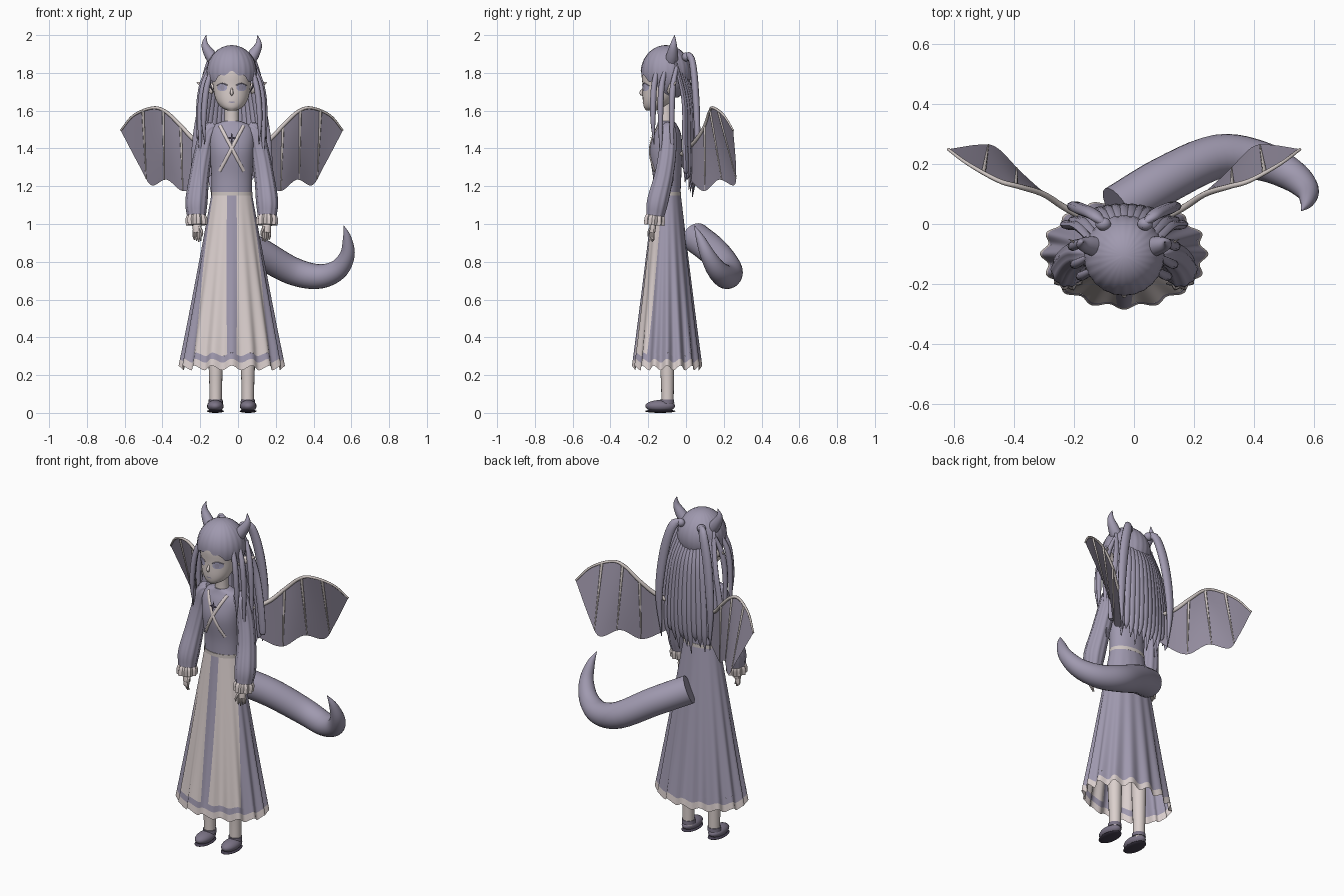
import bpy, bmesh, math
from math import sin, cos, pi, radians
from mathutils import Vector, Matrix
from mathutils.bvhtree import BVHTree

if "Cube" in bpy.data.objects:
    bpy.data.objects.remove(bpy.data.objects["Cube"])

CX = -0.033   # body midline
CY = -0.1


def material(name, *rgb):
    m = bpy.data.materials.new(name)
    m.use_nodes = True
    m.diffuse_color = (*rgb, 1)
    m.node_tree.nodes["Principled BSDF"].inputs["Base Color"].default_value = (*rgb, 1)
    return m


LAVENDER = material("lavender", .35, .32, .43)
MEMBRANE = material("wing grey", .29, .26, .34)
CREAM = material("cream cloth", .70, .62, .61)
SKIN = material("skin", .71, .63, .61)
BONE = material("bone", .62, .56, .54)
SHOE = material("shoe grey", .20, .175, .24)
EYE = material("eye lilac", .41, .39, .55)
DARK = material("dark charm", .06, .05, .08)


def finish(name, bm, mat, angle=50):
    bmesh.ops.remove_doubles(bm, verts=bm.verts, dist=1e-5)
    bmesh.ops.recalc_face_normals(bm, faces=bm.faces)
    me = bpy.data.meshes.new(name)
    bm.to_mesh(me)
    bm.free()
    me.polygons.foreach_set("use_smooth", [True] * len(me.polygons))
    me.set_sharp_from_angle(angle=radians(angle))
    me.materials.append(mat)
    ob = bpy.data.objects.new(name, me)
    bpy.context.collection.objects.link(ob)
    return ob


def grid(name, rows, mat, closed=True, caps=False):
    """Skin a surface over rows of points."""
    bm = bmesh.new()
    vs = [[bm.verts.new(p) for p in r] for r in rows]
    n = len(rows[0])
    for a, b in zip(vs, vs[1:]):
        for i in range(n if closed else n - 1):
            j = (i + 1) % n
            bm.faces.new((a[i], a[j], b[j], b[i]))
    if caps:
        bm.faces.new(vs[0])
        bm.faces.new(vs[-1])
    return finish(name, bm, mat)


def smooth(keys, n=5):
    """Smooth interpolation through keys of any length."""
    k = [Vector(p) for p in keys]
    k = [2 * k[0] - k[1]] + k + [2 * k[-1] - k[-2]]
    out = []
    for i in range(1, len(k) - 2):
        a, b, c, d = k[i - 1:i + 3]
        for t in (j / n for j in range(n)):
            out.append(.5 * (2 * b + (c - a) * t + (2 * a - 5 * b + 4 * c - d) * t * t
                             + (3 * b - a - 3 * c + d) * t ** 3))
    return out + [k[-2]]


def loft(name, keys, mat, sides=32):
    """Stacked ellipses: z, half width, half depth, centre y."""
    rows = [[(CX + rx * sin(2 * pi * i / sides), y - ry * cos(2 * pi * i / sides), z)
             for i in range(sides)] for z, rx, ry, y in smooth(keys)]
    return grid(name, rows, mat, caps=True)


def tube(name, keys, mat, sides=10, flat=1, ribs=0, depth=0, n=5):
    """Sweep along x, y, z, radius keys; flat squeezes, ribs pleat."""
    pts = smooth(keys, n)
    rows = []
    for i, p in enumerate(pts):
        t = (pts[min(i + 1, len(pts) - 1)] - pts[max(i - 1, 0)]).to_3d().normalized()
        u = t.cross(Vector((0, 1, 0))).normalized()
        v = t.cross(u)
        row = []
        for a in (2 * pi * j / sides for j in range(sides)):
            r = max(p[3], .001) * (1 + depth * cos(ribs * a))
            row.append(p.to_3d() + r * (cos(a) * u + flat * sin(a) * v))
        rows.append(row)
    return grid(name, rows, mat, caps=True)


def ball(name, loc, size, mat):
    bm = bmesh.new()
    bmesh.ops.create_uvsphere(bm, u_segments=20, v_segments=12, radius=1,
                              matrix=Matrix.Translation(loc) @ Matrix.Diagonal((*size, 1)))
    return finish(name, bm, mat)


def side(s, keys):
    return [(CX + s * k[0], *k[1:]) for k in keys]


def front_of(ob):
    """Return a function giving the front surface point at x, z."""
    tree = BVHTree.FromPolygons([v.co for v in ob.data.vertices],
                                [p.vertices for p in ob.data.polygons])
    return lambda x, z: tree.ray_cast(Vector((x, -2, z)), Vector((0, 1, 0)))[0]


def plate(name, hit, x, z, rx, rz, mat, lift=.004, star=False):
    rows = []
    for f in (.02, .5, 1):
        row = []
        for i in range(16):
            a = 2 * pi * i / 16
            r = f * ((1, .5, .28, .5)[i % 4] if star else 1)
            row.append(hit(x + rx * r * cos(a), z + rz * r * sin(a)) - Vector((0, lift, 0)))
        rows.append(row)
    return grid(name, rows, mat)


# Head, neck and torso
head = loft("head", [(1.6, .022, .025, -.185), (1.62, .058, .058, -.165), (1.66, .085, .082, -.147),
                     (1.73, .1, .1, -.13), (1.82, .105, .108, -.125), (1.9, .08, .08, -.11)], SKIN)
loft("neck", [(1.48, .042, .04, -.105), (1.55, .038, .036, -.105), (1.66, .038, .038, -.11)], SKIN)
torso = loft("bodice", [(1.14, .106, .07, CY), (1.25, .108, .075, CY), (1.38, .117, .086, CY - .006),
                        (1.47, .122, .075, CY), (1.52, .1, .055, CY), (1.545, .045, .042, -.105)], LAVENDER)
loft("belt", [(1.15, .109, .074, CY), (1.17, .109, .074, CY)], BONE)

# Face
face, chest = front_of(head), front_of(torso)
for s in (-1, 1):
    plate("eye", face, CX + s * .051, 1.722, .027, .019, EYE)
    plate("iris", face, CX + s * .049, 1.722, .011, .015, LAVENDER, .006)
    tube("upper_lash", [(*(face(CX + s * d, z) - Vector((0, .004, 0))), .003)
                        for d, z in ((.024, 1.735), (.05, 1.745), (.078, 1.732))], LAVENDER, 6)
    tube("ear", side(s, [(.095, -.09, 1.715, .03), (.14, -.075, 1.73, .02),
                         (.185, -.05, 1.75, .002)]), SKIN, flat=.4)
tube("nose", [(CX, -.225, 1.72, .004), (CX, -.238, 1.693, .009), (CX, -.222, 1.68, .004)], SKIN, 8)
plate("mouth", face, CX, 1.645, .018, .0035, LAVENDER, .003)

# Crossed ribbons and charm
for s in (-1, 1):
    path = [(s * (.062 - .125 * k / 6), 1.52 - .24 * k / 6) for k in range(7)]
    tube("chest_ribbon", [(*chest(CX + d, z), .009) for d, z in path], CREAM, 8, flat=.6)
plate("chest_charm", chest, CX, 1.455, .026, .028, DARK, .009, star=True)

# Hair cap with a parted fringe
rows = []
for k in range(15):
    row = []
    for i in range(96):
        a = 2 * pi * i / 96
        d = min(a, 2 * pi - a)
        fringe = 1.778 + .025 * cos(3 * d) + .008 * cos(12 * d)
        mix = min(max((d - 1.05) / .3, 0), 1)
        low = fringe * (1 - mix) + 1.67 * mix
        phi = math.acos((low - 1.8) / .147) * k / 14
        r = sin(phi) * (1 + .008 * cos(24 * a))
        row.append((CX + .134 * r * sin(a), -.105 - .134 * r * cos(a), 1.8 + .147 * cos(phi)))
    rows.append(row)
grid("hair_cap", rows, LAVENDER)

# Back hair curtain
for i in range(15):
    u = i / 7 - 1
    w = u * u
    end = 1.14 + .08 * w + .035 * (i % 3)
    tube("back_hair_strand", side(1, [
        (.105 * u, .008 - .07 * w, 1.77 + .11 * w, .012), (.15 * u, .04 - .05 * w, 1.66, .022),
        (.185 * u, .055 - .06 * w, 1.45, .023), (.195 * u, .05 - .05 * w, 1.28, .019),
        (.19 * u, .035 - .04 * w, end, .002)]), LAVENDER, 8, flat=.65)

for s in (-1, 1):
    # Side hair, horns and hair ties
    for dx, y, z, end in ((.118, -.17, 1.84, 1.42), (.138, -.13, 1.82, 1.24), (.145, -.07, 1.83, 1.2)):
        tube("side_lock", side(s, [(dx - .02, y + .02, z, .01), (dx + .015, y, 1.72, .016),
                                   (dx + .03, y - .005, 1.56, .014), (dx + .025, y, end, .002)]), LAVENDER, 8)
    tube("gathered_tail", side(s, [(.06, -.01, 1.885, .02), (.1, .03, 1.87, .026), (.145, .05, 1.7, .028),
                                   (.17, .06, 1.45, .022), (.16, .05, 1.2, .002)]), LAVENDER, flat=.7)
    ball("hair_tie", (CX + s * .07, .0, 1.885), (.026, .022, .024), LAVENDER)
    tube("horn", side(s, [(.08, -.08, 1.85, .036), (.117, -.072, 1.9, .03),
                          (.142, -.066, 1.95, .018), (.136, -.06, 2.0, .001)]), LAVENDER, 16)

    # Arms
    tube("sleeve", side(s, [(.085, -.095, 1.515, .03), (.122, -.095, 1.485, .043), (.15, -.098, 1.38, .046),
                            (.172, -.118, 1.25, .05), (.187, -.15, 1.12, .056), (.187, -.163, 1.045, .048)]),
         LAVENDER, 40, ribs=10, depth=.05)
    tube("cuff_frill", side(s, [(.187, -.163, 1.05, .044), (.187, -.165, 1.03, .052),
                                (.186, -.168, .995, .052)]), CREAM, 40, ribs=10, depth=.1)
    tube("hand", side(s, [(.186, -.168, 1.03, .02), (.184, -.174, .99, .024),
                          (.182, -.178, .955, .022)]), SKIN, flat=.7)
    for f in range(4):
        dx, y = .167 + .011 * f, -.187 + .005 * f
        tube("finger", side(s, [(dx, y, .97, .007), (dx, y, .935, .007),
                                (dx - .003, y + .004, .905 + .006 * abs(f - 1), .003)]), SKIN, 6)
    tube("thumb", side(s, [(.17, -.185, .985, .008), (.158, -.198, .955, .007),
                           (.158, -.2, .935, .003)]), SKIN, 6)

    # Legs and shoes
    tube("leg", side(s, [(.085, CY, .6, .045), (.085, CY, .3, .039), (.085, -.098, .15, .034),
                         (.085, -.098, .03, .032)]), SKIN, 16)
    ball("shoe", (CX + s * .087, -.137, .036), (.044, .079, .032), SHOE)
    ball("shoe_sole", (CX + s * .087, -.137, .009), (.045, .081, .009), DARK)
    tube("shoe_strap", side(s, [(.085, -.1, .05, .038), (.085, -.1, .072, .037)]), SHOE, 16)

    # Wings
    lead = smooth(side(s, [(.05, -.02, 1.37), (.19, .05, 1.44), (.27, .1, 1.52), (.35, .125, 1.595),
                           (.42, .145, 1.615), (.52, .2, 1.575), (.588, .25, 1.495)]), 6)
    trail = smooth(side(s, [(.05, -.02, 1.3), (.17, .04, 1.215), (.26, .1, 1.175), (.345, .175, 1.235),
                            (.425, .255, 1.205), (.485, .265, 1.3), (.588, .25, 1.495)]), 6)
    across = [[a.lerp(b, k / 6) for a, b in zip(lead, trail)] for k in range(7)]
    grid("wing_membrane", across, MEMBRANE, closed=False)
    tube("wing_arm", [(*p, .013 - .008 * i / 36) for i, p in enumerate(lead)], BONE, 8, n=1)
    for i in (12, 19, 27):
        tube("wing_finger", [(*lead[i].lerp(trail[i], t), .008 - .006 * t) for t in (0, .5, 1)], BONE, 8)

# Tail
tube("tail", [(-.055, .05, .93, .08), (.11, .15, .85, .079), (.28, .225, .755, .074), (.42, .212, .722, .066),
              (.525, .165, .755, .054), (.578, .115, .835, .04), (.578, .075, .925, .023),
              (.56, .045, .99, .002)], LAVENDER, 24)


# Skirt: pleated panels that flare to a scalloped hem
def skirt_point(a, t):
    r = 1 + .04 * t * cos(16 * a)
    z = 1.16 - .85 * t + .009 * t ** 4 * cos(16 * a)
    return (CX + (.107 + .15 * t) * r * sin(a), CY - (.072 + .098 * t) * r * cos(a), z)


def panel(name, top, low, mat, t0=0, t1=1, cols=96, steps=20):
    rows = []
    for k in range(steps + 1):
        t = t0 + (t1 - t0) * k / steps
        f = min(t, 1)
        a, b = (radians(top[i] + (low[i] - top[i]) * f) for i in (0, 1))
        rows.append([skirt_point(a + (b - a) * i / cols, t) for i in range(cols + 1)])
    return grid(name, rows, mat, closed=False)


panel("skirt_centre_strip", (-13, 13), (-5.3, 5.3), LAVENDER, cols=8)
panel("skirt_front_left", (13, 68), (5.3, 51), CREAM, cols=28)
panel("skirt_front_right", (-68, -13), (-51, -5.3), CREAM, cols=28)
panel("skirt_back", (68, 292), (51, 309), LAVENDER, cols=160)
panel("hem_band", (0, 360), (0, 360), LAVENDER, 1, 1.04, 192, 2)
panel("hem_lace", (0, 360), (0, 360), CREAM, 1.04, 1.085, 192, 3)
